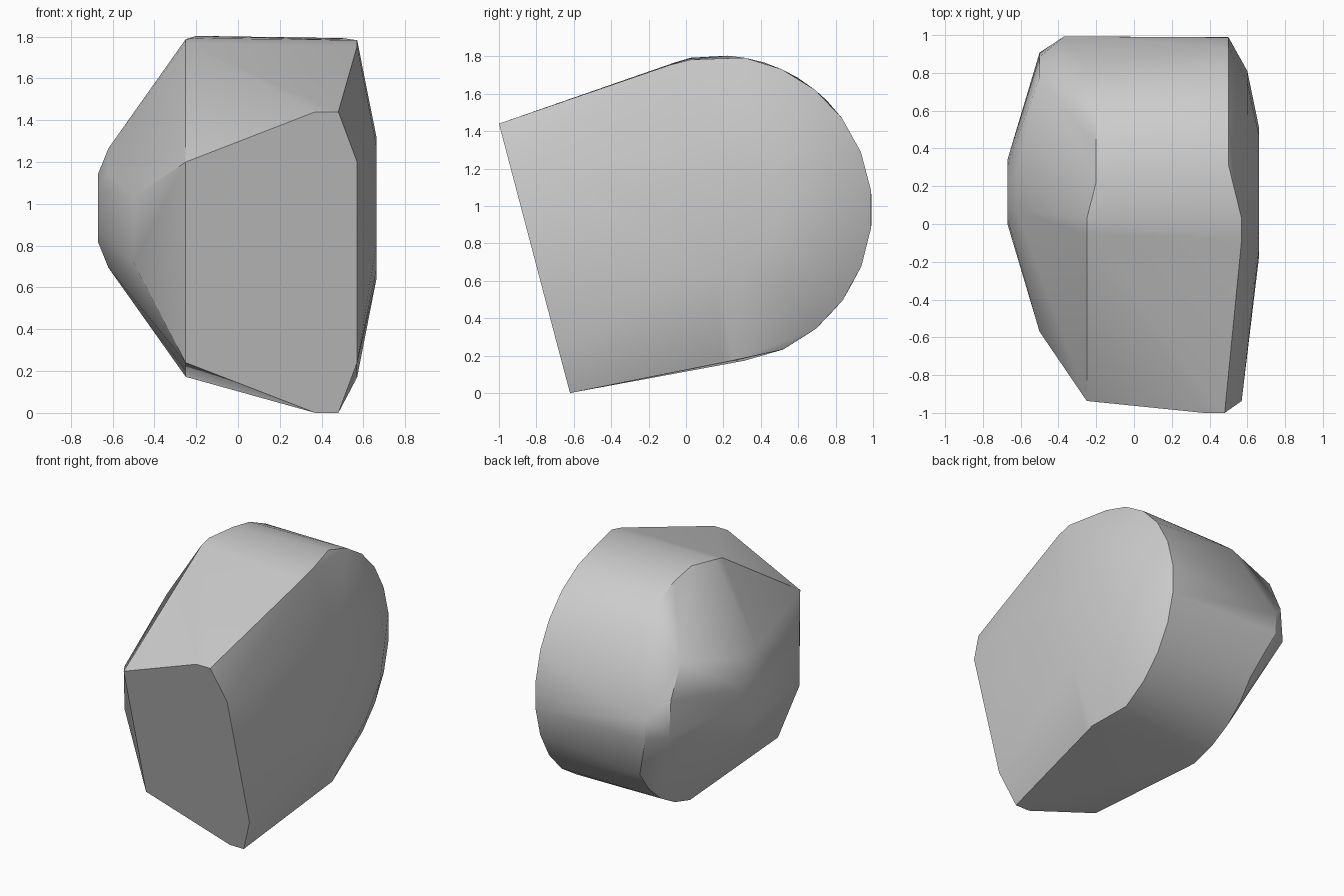
import bpy, bmesh
from math import sin, cos, radians

cube = bpy.data.objects.get("Cube")
if cube:
    bpy.data.objects.remove(cube, do_unlink=True)

AXIS_Y, AXIS_Z = 0.17, 0.98


def arc(x, radius, start=0, end=360, steps=16):
    """Points on an arc around the sideways axis of the drum."""
    angles = [radians(start + (end - start) * i / steps) for i in range(steps + 1)]
    return [(x, AXIS_Y + radius * cos(a), AXIS_Z + radius * sin(a)) for a in angles]


# Rounded back of the drum, with its left and right rims
points = arc(0.5, 0.825, -65, 80, 10) + arc(0.57, 0.815, 100, 108, 1)
points += arc(0.57, 0.81, -89, -84, 1)
points += arc(-0.25, 0.82, -80, -30, 4) + arc(-0.37, 0.825, -6, 4, 1)
points += arc(-0.2, 0.825, 45, 100, 4) + arc(-0.25, 0.82, 100, 106, 1)

# Slanted flat front, an elongated eight-sided face
for y, z in ((-1.0, 1.44), (-0.62, 0.0)):
    points += [(x, y, z) for x in (0.37, 0.48)]
for y, z in ((-0.937, 1.2), (-0.684, 0.24)):
    points += [(x, y, z) for x in (-0.25, 0.57)]

# Shallow dome on the left side
points += arc(0.6, 0.64, -75, 75, 6) + arc(0.663, 0.335, steps=12)

# Tapered dome with corner shoulders on the right side
points += arc(-0.67, 0.17, steps=10) + arc(-0.62, 0.3, steps=10)
points += arc(-0.5, 0.74, -5, 35, 2)
points += [(-0.5, -0.57, 1.03), (-0.5, -0.57, 0.72)]

# Wrap the points in one closed faceted skin
bm = bmesh.new()
for p in points:
    bm.verts.new(p)
bmesh.ops.remove_doubles(bm, verts=bm.verts[:], dist=0.005)
bmesh.ops.convex_hull(bm, input=bm.verts[:])
bmesh.ops.delete(bm, geom=[v for v in bm.verts if not v.link_faces], context='VERTS')
bmesh.ops.dissolve_limit(bm, angle_limit=radians(1), verts=bm.verts[:], edges=bm.edges[:])
bmesh.ops.recalc_face_normals(bm, faces=bm.faces[:])

mesh = bpy.data.meshes.new("rounded_block")
bm.to_mesh(mesh)
bm.free()
block = bpy.data.objects.new("rounded_block", mesh)
bpy.context.collection.objects.link(block)

# Plain grey finish
grey = bpy.data.materials.new("plain_grey")
grey.use_nodes = True
colour = (0.6, 0.6, 0.6, 1)
grey.diffuse_color = colour
grey.node_tree.nodes["Principled BSDF"].inputs["Base Color"].default_value = colour
mesh.materials.append(grey)

# Soft shading with crisp outer edges
bpy.ops.object.select_all(action='DESELECT')
block.select_set(True)
bpy.context.view_layer.objects.active = block
bpy.ops.object.shade_smooth_by_angle(angle=radians(30))
